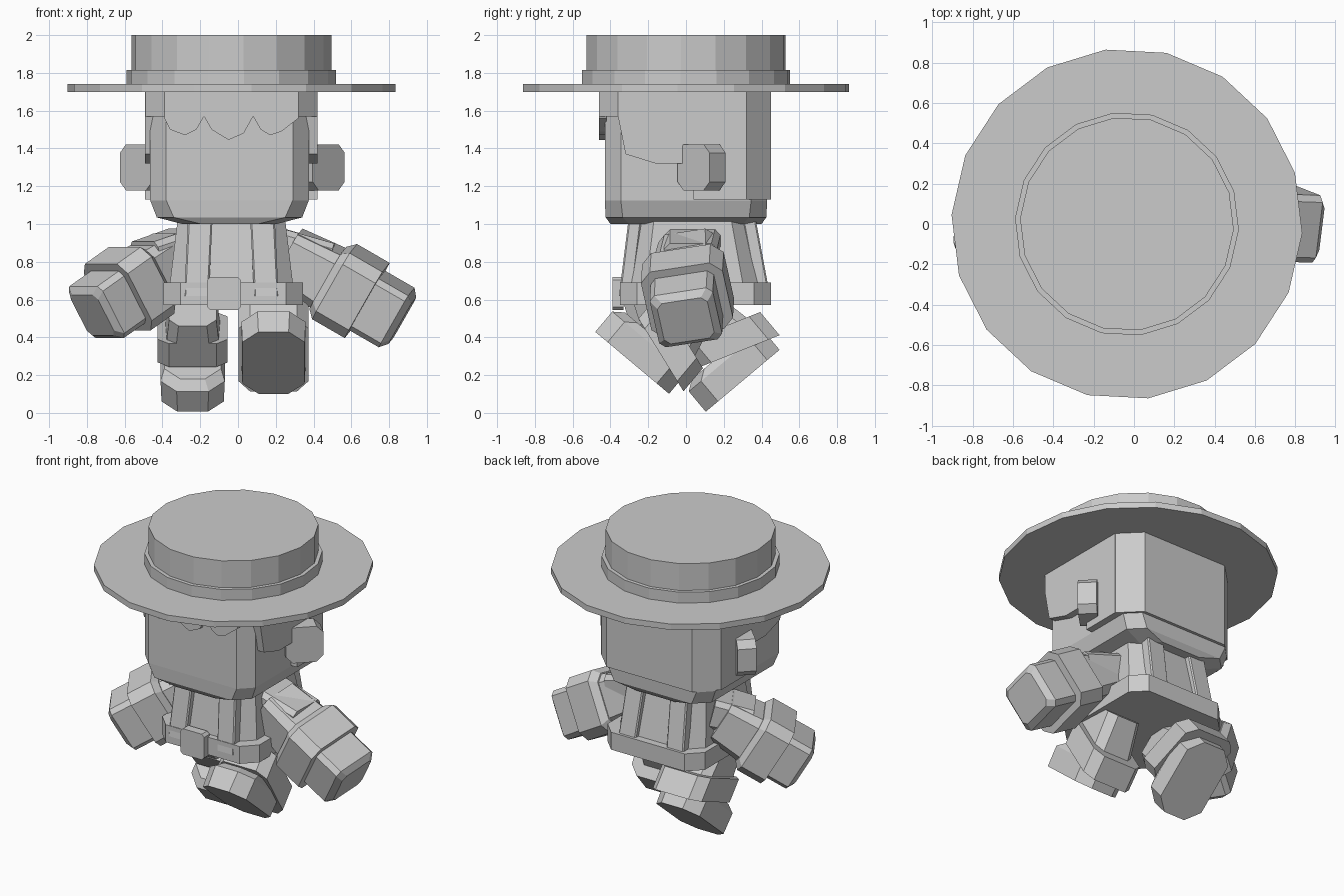
import bpy, bmesh, math
from mathutils import Matrix, Vector

if "Cube" in bpy.data.objects:
    bpy.data.objects.remove(bpy.data.objects["Cube"])

grey = bpy.data.materials.new("plain grey")
grey.diffuse_color = (0.6, 0.6, 0.6, 1)
grey.use_nodes = True
grey.node_tree.nodes["Principled BSDF"].inputs["Base Color"].default_value = grey.diffuse_color
CX = -0.035  # middle of head, hat and torso


def finish(name, bm, matrix=None):
    if matrix:
        bm.transform(matrix)
    bmesh.ops.recalc_face_normals(bm, faces=bm.faces)
    me = bpy.data.meshes.new(name)
    bm.to_mesh(me)
    bm.free()
    me.materials.append(grey)
    ob = bpy.data.objects.new(name, me)
    bpy.context.collection.objects.link(ob)
    return ob


def skin(name, rings, matrix=None):
    """Close a stack of equal-length point rings into a solid."""
    bm = bmesh.new()
    vs = [[bm.verts.new(p) for p in r] for r in rings]
    n = len(vs[0])
    for a, b in zip(vs, vs[1:]):
        for i in range(n):
            j = (i + 1) % n
            bm.faces.new((a[i], a[j], b[j], b[i]))
    bm.faces.new(vs[0][::-1])
    bm.faces.new(vs[-1])
    return finish(name, bm, matrix)


def loft(name, sections, matrix=None, shear=0):
    """Sections: (z, centre x, centre y, half x, half y, corner cut)."""
    rings = []
    for z, cx, cy, hx, hy, c in sections:
        o = [(hx - c, -hy), (hx, c - hy), (hx, hy - c), (hx - c, hy),
             (c - hx, hy), (-hx, hy - c), (-hx, c - hy), (c - hx, -hy)]
        rings.append([(cx + x, cy + y, z + shear * y) for x, y in o])
    return skin(name, rings, matrix)


def frame(x, y, z, origin):
    m = Matrix((x, y, z)).transposed().to_4x4()
    m.translation = Vector(origin)
    return m


def disc(name, r, z0, z1):
    ring = [(CX + r * math.cos(math.radians(17 + 20 * i)),
             r * math.sin(math.radians(17 + 20 * i))) for i in range(18)]
    skin(name, [[(x, y, z) for x, y in ring] for z in (z0, z1)])


# Hat
disc("hat_brim", 0.87, 1.70, 1.74)
disc("hat_band", 0.555, 1.74, 1.815)
disc("hat_crown", 0.53, 1.815, 2.0)

# Head
loft("head", [(1.0, CX - .01, 0, .25, .40, .10), (1.035, CX - .01, 0, .385, .425, .09),
              (1.125, CX - .01, 0, .42, .43, .085), (1.70, CX - .01, 0, .42, .43, .085)])

# Hair: band under the hat, back block, side profile and fringe
loft("hair_front_band", [(1.57, CX, -.20, .455, .26, .10), (1.70, CX, -.20, .455, .26, .10)])
loft("hair_back", [(1.13, CX, .225, .455, .225, .13), (1.70, CX, .225, .455, .225, .13)])
side = [(-.36, 1.70), (-.36, 1.57), (-.32, 1.37), (-.16, 1.32), (.04, 1.32),
        (.04, 1.13), (.32, 1.13), (.32, 1.70)]
skin("hair_sides", [[(CX + s * .457, y, z) for y, z in side] for s in (-1, 1)])
fringe = [(-.39, 1.70), (-.39, 1.56), (-.36, 1.50), (-.28, 1.47), (-.22, 1.50), (-.18, 1.57),
          (-.14, 1.50), (-.05, 1.445), (.03, 1.48), (.08, 1.57), (.12, 1.50),
          (.17, 1.47), (.23, 1.49), (.32, 1.56), (.32, 1.70)]
skin("hair_fringe", [[(x, y, z) for x, z in fringe] for y in (-.461, -.42)])

# Ears: eight-sided plates turned half forward
for s, label in ((1, "right"), (-1, "left")):
    k = math.sqrt(.5)
    m = frame(Vector((s * k, k, 0)), Vector((0, 0, 1)), Vector((s * k, -k, 0)),
              (CX + .005 + s * .51, .04, 1.30))
    loft("ear_" + label, [(-.12, 0, 0, .12, .122, .045), (0, 0, 0, .12, .122, .045)], m)

# Torso, belt, buckle and straps
loft("torso", [(.57, CX, .045, .345, .375, .10), (.69, CX, .045, .325, .355, .10),
               (1.02, CX, .035, .285, .295, .09)])
loft("belt", [(.57, CX + .01, .05, .37, .40, .09), (.69, CX + .01, .05, .37, .40, .09)])
skin("belt_buckle", [[(-.075 + a * .09, y, .632 + b * .088) for a, b in
                      ((1, .8), (.8, 1), (-.8, 1), (-1, .8), (-1, -.8), (-.8, -1), (.8, -1), (1, -.8))]
                     for y in (-.39, -.33)])
for s in (-1, 1):
    for name, y0, y1 in (("front_strap", -.32, -.27), ("back_strap", .41, .335)):
        loft(name, [(.62, CX + s * .185, y0, .065, .035, .008),
                    (1.02, CX + s * .165, y1, .065, .035, .008)])


# Arms: shoulder, upper arm, cuff and glove along a tilted axis
def axis_frame(side, yaw, drop, roll, origin):
    a, d, r = (math.radians(v) for v in (yaw, drop, roll))
    z = Vector((side * math.cos(d) * math.cos(a), math.cos(d) * math.sin(a), -math.sin(d)))
    y = Vector((0, 0, 1)).cross(z).normalized()
    x = y.cross(z)
    return frame(x * math.cos(r) + y * math.sin(r), y * math.cos(r) - x * math.sin(r), z, origin)


arms = ((1, "right", -2, 30, 10, 1, (.26, .02, .84)),
        (-1, "left", -32, 31, 0, .86, (-.33, .09, .83)))
for side, label, yaw, drop, roll, k, org in arms:
    sh = axis_frame(side, yaw, 14, 0, (org[0] - side * .05, org[1] + .015, .88))
    loft("shoulder_" + label, [(0, 0, 0, .10, .15, .03), (.29 * k, 0, 0, .09, .14, .03)], sh)
    m = axis_frame(side, yaw, drop, roll, org)
    loft("upper_arm_" + label, [(0, 0, 0, .14, .15, .04), (.32 * k, 0, 0, .17, .18, .05)], m)
    loft("sleeve_cuff_" + label, [(.25 * k, 0, 0, .17, .18, .05), (.29 * k, 0, 0, .205, .22, .06),
                                  (.49 * k, 0, 0, .205, .22, .06)], m)
    loft("glove_" + label, [(.48 * k, 0, 0, .16, .17, .03), (.67 * k, 0, 0, .16, .17, .03),
                            (.705 * k, 0, 0, .125, .135, .03)], m)

# Legs: running pose, right one forward and left one back
for label, x, swing, sole in (("right", .188, 40, (-.285, .265)), ("left", -.24, -40, (.30, .17))):
    a = math.radians(swing)
    up = Vector((0, math.sin(a), math.cos(a)))
    m = frame(Vector((1, 0, 0)), up.cross(Vector((1, 0, 0))), up, (x, *sole))
    loft("shoe_" + label, [(0, 0, 0, .165, .255, .085), (.14, 0, 0, .17, .255, .085),
                           (.18, 0, .02, .15, .22, .085)], m)
    loft("trouser_cuff_" + label, [(.13, 0, .09, .185, .215, .06), (.29, 0, .09, .185, .215, .06)],
         m, shear=-.33)
    loft("leg_" + label, [(.2, 0, .06, .15, .18, .05), (.48, 0, .03, .125, .15, .05)], m)
